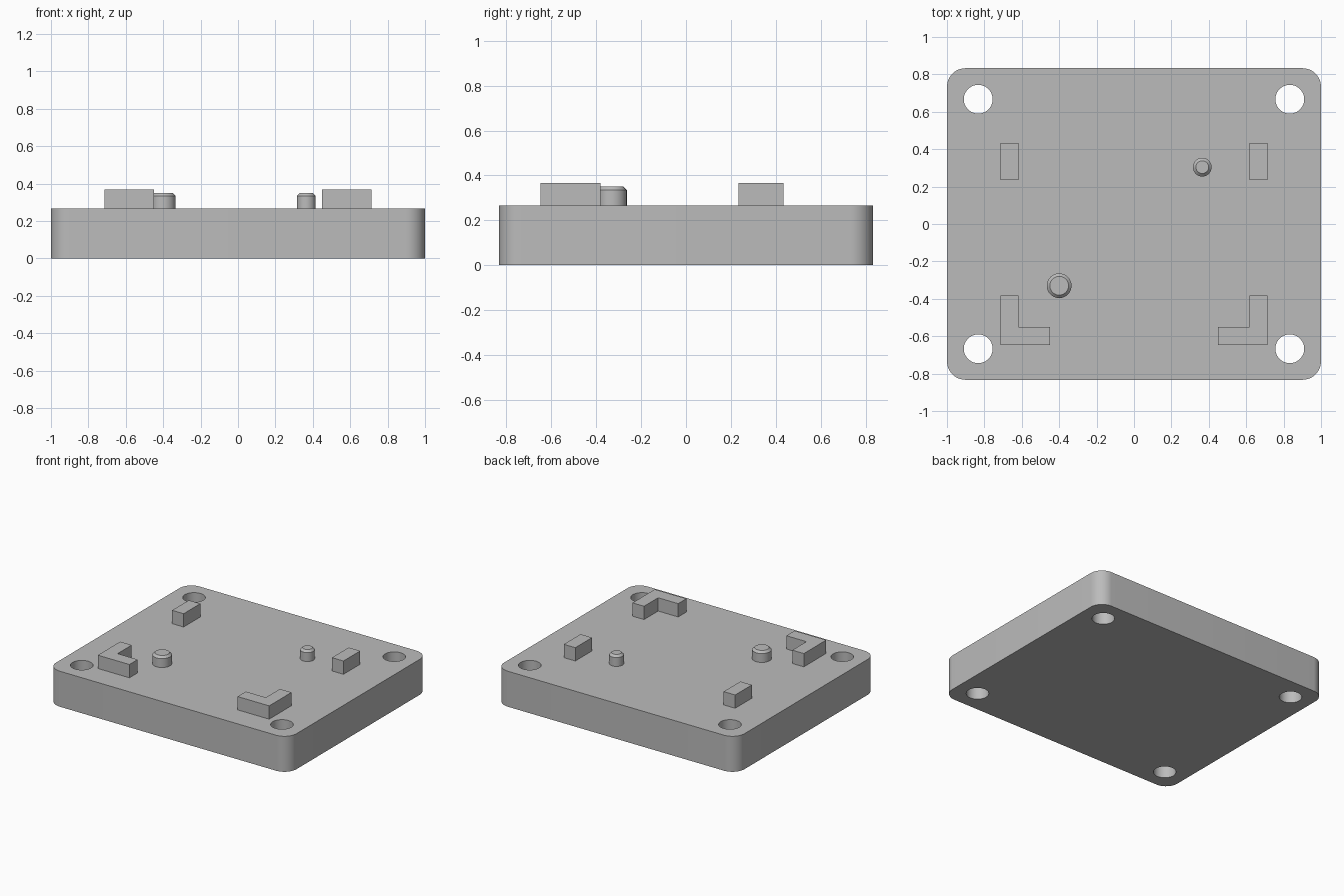
import bpy
import bmesh
from math import cos, sin, pi, radians

cube = bpy.data.objects.get("Cube")
if cube:
    bpy.data.objects.remove(cube, do_unlink=True)

BASE_TOP = 0.267
BLOCK_TOP = 0.367
PIN_TOP = 0.35

grey = bpy.data.materials.new("plain grey")
grey.use_nodes = True
color = (0.5, 0.5, 0.5, 1)
grey.diffuse_color = color
grey.node_tree.nodes["Principled BSDF"].inputs["Base Color"].default_value = color


def arc(cx, cy, radius, start, sweep, steps):
    return [(cx + radius * cos(start + sweep * i / steps),
             cy + radius * sin(start + sweep * i / steps)) for i in range(steps + 1)]


def circle(cx, cy, radius, steps=48):
    return arc(cx, cy, radius, 0, 2 * pi, steps)[:-1]


def finish(bm, name):
    bmesh.ops.recalc_face_normals(bm, faces=bm.faces[:])
    mesh = bpy.data.meshes.new(name)
    bm.to_mesh(mesh)
    bm.free()
    mesh.materials.append(grey)
    obj = bpy.data.objects.new(name, mesh)
    bpy.context.collection.objects.link(obj)
    return obj


def loft(name, rings):
    """Closed solid through stacked (outline, height) rings."""
    bm = bmesh.new()
    loops = [[bm.verts.new((x, y, z)) for x, y in outline] for outline, z in rings]
    for low, high in zip(loops, loops[1:]):
        for i in range(len(low)):
            j = (i + 1) % len(low)
            bm.faces.new((low[i], low[j], high[j], high[i]))
    bm.faces.new(loops[0][::-1])
    bm.faces.new(loops[-1])
    return finish(bm, name)


def smooth(obj):
    bpy.ops.object.select_all(action="DESELECT")
    obj.select_set(True)
    bpy.context.view_layer.objects.active = obj
    bpy.ops.object.shade_smooth_by_angle(angle=radians(30))


# Base plate with rounded corners
R = 0.1
outline = []
for k, (sx, sy) in enumerate([(1, 1), (-1, 1), (-1, -1), (1, -1)]):
    outline += arc(sx * (1 - R), sy * (0.833 - R), R, k * pi / 2, pi / 2, 12)
base = loft("base_plate", [(outline, 0), (outline, BASE_TOP)])

# Through holes in the four corners
for sx in (-1, 1):
    for sy in (-1, 1):
        ring = circle(sx * 0.833, sy * 0.667, 0.077)
        cutter = loft("hole_cutter", [(ring, -0.1), (ring, 0.4)])
        cutter.hide_render = True
        cut = base.modifiers.new("corner hole", "BOOLEAN")
        cut.operation = "DIFFERENCE"
        cut.solver = "EXACT"
        cut.object = cutter
        bpy.ops.object.select_all(action="DESELECT")
        base.select_set(True)
        bpy.context.view_layer.objects.active = base
        bpy.ops.object.modifier_apply(modifier=cut.name)
        bpy.data.objects.remove(cutter, do_unlink=True)
smooth(base)

# Rear stops and front corner brackets, mirrored left and right
stop = [(0.617, 0.235), (0.713, 0.235), (0.713, 0.434), (0.617, 0.434)]
bracket = [(0.45, -0.648), (0.713, -0.648), (0.713, -0.382),
           (0.617, -0.382), (0.617, -0.55), (0.45, -0.55)]
for side, s in (("left", 1), ("right", -1)):
    for name, shape in (("rear_stop", stop), ("corner_bracket", bracket)):
        pts = [(s * x, y) for x, y in shape]
        loft(f"{name}_{side}", [(pts, BASE_TOP), (pts, BLOCK_TOP)])

# Locating pins with chamfered tops
for name, x, y, r in (("large_pin", -0.4, -0.33, 0.066), ("small_pin", 0.365, 0.304, 0.05)):
    body, tip = circle(x, y, r), circle(x, y, r - 0.016)
    smooth(loft(name, [(body, BASE_TOP), (body, PIN_TOP - 0.016), (tip, PIN_TOP)]))
